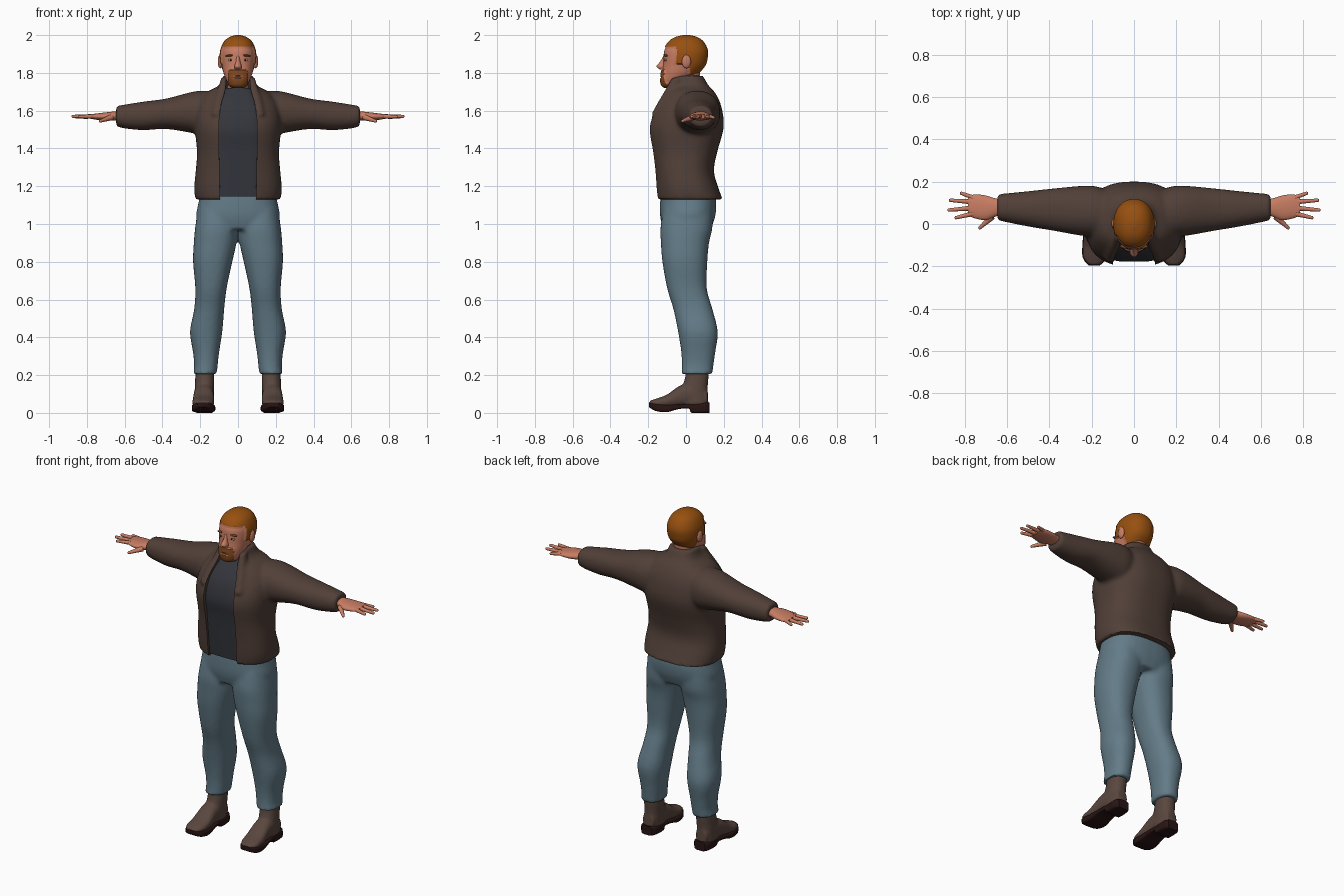
import bpy, bmesh, math
from mathutils import Vector, Matrix


def material(name, rgb):
    m = bpy.data.materials.new(name)
    m.diffuse_color = (*rgb, 1)
    return m


SKIN = material("skin", (0.58, 0.205, 0.125))
HAIR = material("ginger_hair", (0.31, 0.08, 0.005))
BEARD = material("beard_brown", (0.22, 0.065, 0.012))
LIPS = material("lips", (0.42, 0.13, 0.09))
JACKET = material("brown_jacket", (0.082, 0.050, 0.039))
SHIRT = material("charcoal_shirt", (0.035, 0.037, 0.046))
JEANS = material("blue_jeans", (0.125, 0.20, 0.245))
BOOT = material("boot_leather", (0.10, 0.062, 0.048))
DARK = material("dark_sole", (0.022, 0.007, 0.007))
WHITE = material("eye_white", (0.45, 0.36, 0.30))


def smooth_rings(rings, steps):
    """Catmull-Rom interpolation of ring parameters."""
    out = []
    for i in range(len(rings) - 1):
        p0, p1 = rings[max(i - 1, 0)], rings[i]
        p2, p3 = rings[i + 1], rings[min(i + 2, len(rings) - 1)]
        for k in range(steps):
            t = k / steps
            out.append([0.5 * (2 * b + (c - a) * t + (2 * a - 5 * b + 4 * c - d) * t * t
                               + (3 * b - a - 3 * c + d) * t ** 3)
                        for a, b, c, d in zip(p0, p1, p2, p3)])
    out.append(list(rings[-1]))
    return out


def loft(bm, axis, rings, n=32, e=2.2, steps=4):
    """Rings are (position, min and max of first axis, min and max of second)."""
    loops = []
    for p, a0, a1, b0, b1 in smooth_rings(rings, steps):
        loop = []
        for k in range(n):
            t = 2 * math.pi * (k + 0.5) / n
            c, s = math.cos(t), math.sin(t)
            a = (a0 + a1) / 2 + (a1 - a0) / 2 * math.copysign(abs(c) ** (2 / e), c)
            b = (b0 + b1) / 2 + (b1 - b0) / 2 * math.copysign(abs(s) ** (2 / e), s)
            co = {"x": (p, a, b), "y": (a, p, b), "z": (a, b, p)}[axis]
            loop.append(bm.verts.new(co))
        loops.append(loop)
    for u, v in zip(loops, loops[1:]):
        for k in range(n):
            bm.faces.new((u[k], u[(k + 1) % n], v[(k + 1) % n], v[k]))
    bm.faces.new(loops[0])
    bm.faces.new(loops[-1])


def ball(bm, centre, size, tilt=0):
    m = Matrix.Translation(centre) @ Matrix.Rotation(tilt, 4, "Y") @ Matrix.Diagonal((*size, 1))
    bmesh.ops.create_uvsphere(bm, u_segments=20, v_segments=12, radius=1, matrix=m)


def mirror(bm):
    geo = bmesh.ops.duplicate(bm, geom=bm.verts[:] + bm.edges[:] + bm.faces[:])["geom"]
    bmesh.ops.scale(bm, vec=(-1, 1, 1), verts=[g for g in geo if isinstance(g, bmesh.types.BMVert)])


def finish(name, bm, mats, voxel=0, smooth=5, cutter=None):
    bmesh.ops.recalc_face_normals(bm, faces=bm.faces)
    me = bpy.data.meshes.new(name)
    bm.to_mesh(me)
    bm.free()
    for m in mats:
        me.materials.append(m)
    ob = bpy.data.objects.new(name, me)
    bpy.context.collection.objects.link(ob)
    if voxel:
        r = ob.modifiers.new("merge", "REMESH")
        r.mode, r.voxel_size = "VOXEL", voxel
        s = ob.modifiers.new("soften", "SMOOTH")
        s.factor, s.iterations = 0.5, smooth
    if cutter:
        b = ob.modifiers.new("opening", "BOOLEAN")
        b.operation, b.object = "DIFFERENCE", cutter
    if voxel or cutter:
        bpy.context.view_layer.update()
        dg = bpy.context.evaluated_depsgraph_get()
        new = bpy.data.meshes.new_from_object(ob.evaluated_get(dg))
        ob.modifiers.clear()
        ob.data = new
        if not new.materials:
            new.materials.append(mats[0])
    return ob


# Jeans: two legs merged into the hips
bm = bmesh.new()
loft(bm, "z", [(1.08, 0.0, 0.212, -0.12, 0.14), (0.98, 0.0, 0.227, -0.135, 0.14),
               (0.9, 0.008, 0.234, -0.133, 0.122), (0.8, 0.03, 0.238, -0.125, 0.113),
               (0.66, 0.06, 0.226, -0.1, 0.11), (0.55, 0.073, 0.232, -0.067, 0.14),
               (0.43, 0.083, 0.254, -0.042, 0.168), (0.32, 0.1, 0.238, -0.025, 0.155),
               (0.25, 0.108, 0.232, -0.022, 0.145), (0.205, 0.112, 0.238, -0.024, 0.14)], e=2.3)
mirror(bm)
loft(bm, "z", [(1.2, -0.195, 0.195, -0.13, 0.14), (1.12, -0.208, 0.208, -0.137, 0.16),
               (1.04, -0.222, 0.222, -0.137, 0.155), (0.97, -0.2, 0.2, -0.12, 0.13)], e=2.5)
finish("jeans", bm, [JEANS], 0.011)

# Boots: shaft and foot merged, with a separate dark sole
bm = bmesh.new()
loft(bm, "z", [(0.27, 0.13, 0.225, -0.005, 0.12), (0.2, 0.126, 0.226, -0.003, 0.12),
               (0.13, 0.127, 0.229, -0.02, 0.115), (0.04, 0.13, 0.232, -0.03, 0.12)])
loft(bm, "y", [(0.115, 0.145, 0.215, 0.035, 0.12), (0.05, 0.13, 0.23, 0.035, 0.16),
               (-0.03, 0.128, 0.235, 0.03, 0.145), (-0.1, 0.125, 0.241, 0.025, 0.097),
               (-0.16, 0.133, 0.24, 0.03, 0.075), (-0.193, 0.16, 0.215, 0.04, 0.063)], e=2.4)
mirror(bm)
finish("boots", bm, [BOOT], 0.008, 4)
bm = bmesh.new()
loft(bm, "y", [(0.125, 0.145, 0.215, 0.0, 0.055), (0.1, 0.13, 0.23, 0.0, 0.055),
               (0.03, 0.128, 0.23, 0.0, 0.05), (0.015, 0.13, 0.232, 0.022, 0.05),
               (-0.04, 0.126, 0.238, 0.02, 0.045), (-0.1, 0.12, 0.244, 0.004, 0.042),
               (-0.16, 0.128, 0.242, 0.01, 0.05), (-0.195, 0.16, 0.215, 0.03, 0.055)], e=5, steps=3)
mirror(bm)
finish("boot_soles", bm, [DARK])

# Shirt seen through the open jacket
bm = bmesh.new()
loft(bm, "z", [(1.145, -0.14, 0.14, -0.143, 0.05), (1.25, -0.14, 0.14, -0.152, 0.05),
               (1.4, -0.14, 0.14, -0.165, 0.05), (1.5, -0.14, 0.14, -0.178, 0.05),
               (1.6, -0.125, 0.125, -0.155, 0.05), (1.67, -0.1, 0.1, -0.113, 0.05),
               (1.72, -0.068, 0.068, -0.07, 0.06)], n=48, e=4)
finish("shirt", bm, [SHIRT])

# Front opening cutter
bm = bmesh.new()
loft(bm, "z", [(z, -w, w, -0.5, y) for z, w, y in (
    (1.0, 0.093, -0.06), (1.25, 0.098, -0.06), (1.4, 0.1, -0.06), (1.55, 0.1, -0.06),
    (1.65, 0.086, -0.03), (1.72, 0.066, 0.0), (1.9, 0.058, 0.02))], e=8, steps=2)
cutter = finish("opening_cutter", bm, [JACKET])
cutter.hide_render = True

# Jacket: sleeves and collar flaps merged into the body
bm = bmesh.new()
loft(bm, "x", [(0.1, -0.06, 0.15, 1.48, 1.7), (0.18, -0.06, 0.178, 1.47, 1.706),
               (0.25, -0.055, 0.18, 1.483, 1.698), (0.38, -0.032, 0.168, 1.503, 1.664),
               (0.5, -0.012, 0.155, 1.497, 1.648), (0.6, 0.008, 0.145, 1.506, 1.632),
               (0.645, 0.018, 0.14, 1.518, 1.625)])
loft(bm, "z", [(1.58, 0.09, 0.14, -0.185, -0.14), (1.66, 0.075, 0.125, -0.14, -0.09),
               (1.72, 0.06, 0.105, -0.105, -0.05), (1.775, 0.055, 0.09, -0.075, -0.02)], n=16)
mirror(bm)
loft(bm, "z", [(1.13, -0.226, 0.226, -0.157, 0.195), (1.19, -0.232, 0.232, -0.163, 0.172),
               (1.28, -0.224, 0.224, -0.17, 0.148), (1.38, -0.217, 0.217, -0.184, 0.165),
               (1.5, -0.228, 0.228, -0.203, 0.198), (1.58, -0.226, 0.226, -0.182, 0.196),
               (1.65, -0.205, 0.205, -0.142, 0.178), (1.7, -0.16, 0.16, -0.11, 0.15),
               (1.735, -0.1, 0.1, -0.08, 0.118), (1.785, -0.08, 0.08, -0.06, 0.09)], n=48, e=2.5)
finish("jacket", bm, [JACKET], 0.011, 4, cutter)
bpy.data.objects.remove(cutter)

# Hands: palm, four fingers and thumb
bm = bmesh.new()
loft(bm, "x", [(0.6, 0.045, 0.112, 1.545, 1.595), (0.65, 0.036, 0.12, 1.549, 1.596),
               (0.7, 0.018, 0.135, 1.548, 1.591), (0.75, 0.026, 0.14, 1.552, 1.585),
               (0.785, 0.04, 0.132, 1.558, 1.58)], n=24)
for base, tip, r in (((0.76, 0.125, 1.57), (0.815, 0.145, 1.564), 0.011),
                     ((0.77, 0.105, 1.57), (0.867, 0.112, 1.568), 0.012),
                     ((0.77, 0.075, 1.57), (0.873, 0.066, 1.57), 0.012),
                     ((0.765, 0.048, 1.57), (0.84, 0.03, 1.568), 0.012),
                     ((0.67, 0.035, 1.565), (0.728, -0.018, 1.545), 0.016)):
    a, b = Vector(base), Vector(tip)
    rot = (b - a).to_track_quat("Z", "Y").to_matrix().to_4x4()
    bmesh.ops.create_cone(bm, cap_ends=True, segments=14, radius1=r, radius2=0.008,
                          depth=(b - a).length, matrix=Matrix.Translation((a + b) / 2) @ rot)
    ball(bm, b, (0.008, 0.008, 0.008))
mirror(bm)
finish("hands", bm, [SKIN])

# Neck, nose and ears
bm = bmesh.new()
ball(bm, (0.094, 0.002, 1.86), (0.013, 0.024, 0.036))
mirror(bm)
loft(bm, "z", [(1.66, -0.062, 0.062, -0.055, 0.07), (1.73, -0.058, 0.058, -0.06, 0.07),
               (1.82, -0.06, 0.06, -0.07, 0.075)])
loft(bm, "z", [(1.89, -0.009, 0.009, -0.12, -0.09), (1.86, -0.012, 0.012, -0.137, -0.09),
               (1.834, -0.02, 0.02, -0.157, -0.09), (1.818, -0.017, 0.017, -0.138, -0.09)], n=20)
finish("neck_nose_ears", bm, [SKIN])


# Head with hair and goatee raised from the skin
def head_colour(c):
    if c.z > 1.937 or (c.y > -0.048 and c.z > 1.85) or (c.y > 0.02 and c.z > 1.797):
        return 1
    if c.y < -0.065 and c.z < 1.812 and abs(c.x) < 0.047:
        return 3 if abs(c.x) < 0.024 and 1.768 < c.z < 1.786 else 2
    return 0


bm = bmesh.new()
loft(bm, "z", [(1.727, -0.03, 0.03, -0.115, -0.05), (1.738, -0.047, 0.047, -0.127, -0.03),
               (1.765, -0.063, 0.063, -0.132, 0.01), (1.8, -0.077, 0.077, -0.128, 0.06),
               (1.84, -0.086, 0.086, -0.122, 0.097), (1.88, -0.091, 0.091, -0.119, 0.109),
               (1.92, -0.088, 0.088, -0.114, 0.11), (1.96, -0.071, 0.071, -0.09, 0.09),
               (1.983, -0.045, 0.045, -0.057, 0.06), (1.994, -0.012, 0.012, -0.015, 0.02)],
     n=80, steps=7)
bmesh.ops.recalc_face_normals(bm, faces=bm.faces)
bm.normal_update()
raised = set()
for f in bm.faces:
    f.material_index = head_colour(f.calc_center_median())
    if f.material_index in (1, 2):
        raised.update(f.verts)
shifts = [(v, v.normal * 0.006) for v in raised]
for v, d in shifts:
    v.co += d
finish("head", bm, [SKIN, HAIR, BEARD, LIPS])

# Eyes, pupils and eyebrows
for name, mat, centre, size, tilt in (
        ("eyes", WHITE, (0.038, -0.106, 1.868), (0.016, 0.009, 0.007), 0),
        ("pupils", DARK, (0.038, -0.111, 1.868), (0.006, 0.006, 0.006), 0),
        ("eyebrows", BEARD, (0.04, -0.105, 1.892), (0.026, 0.011, 0.006), 0.1)):
    bm = bmesh.new()
    ball(bm, centre, size, tilt)
    mirror(bm)
    finish(name, bm, [mat])

# Smooth shading that keeps hard edges
for ob in bpy.context.scene.objects:
    ob.select_set(True)
    bpy.context.view_layer.objects.active = ob
bpy.ops.object.shade_smooth_by_angle(angle=math.radians(45))
